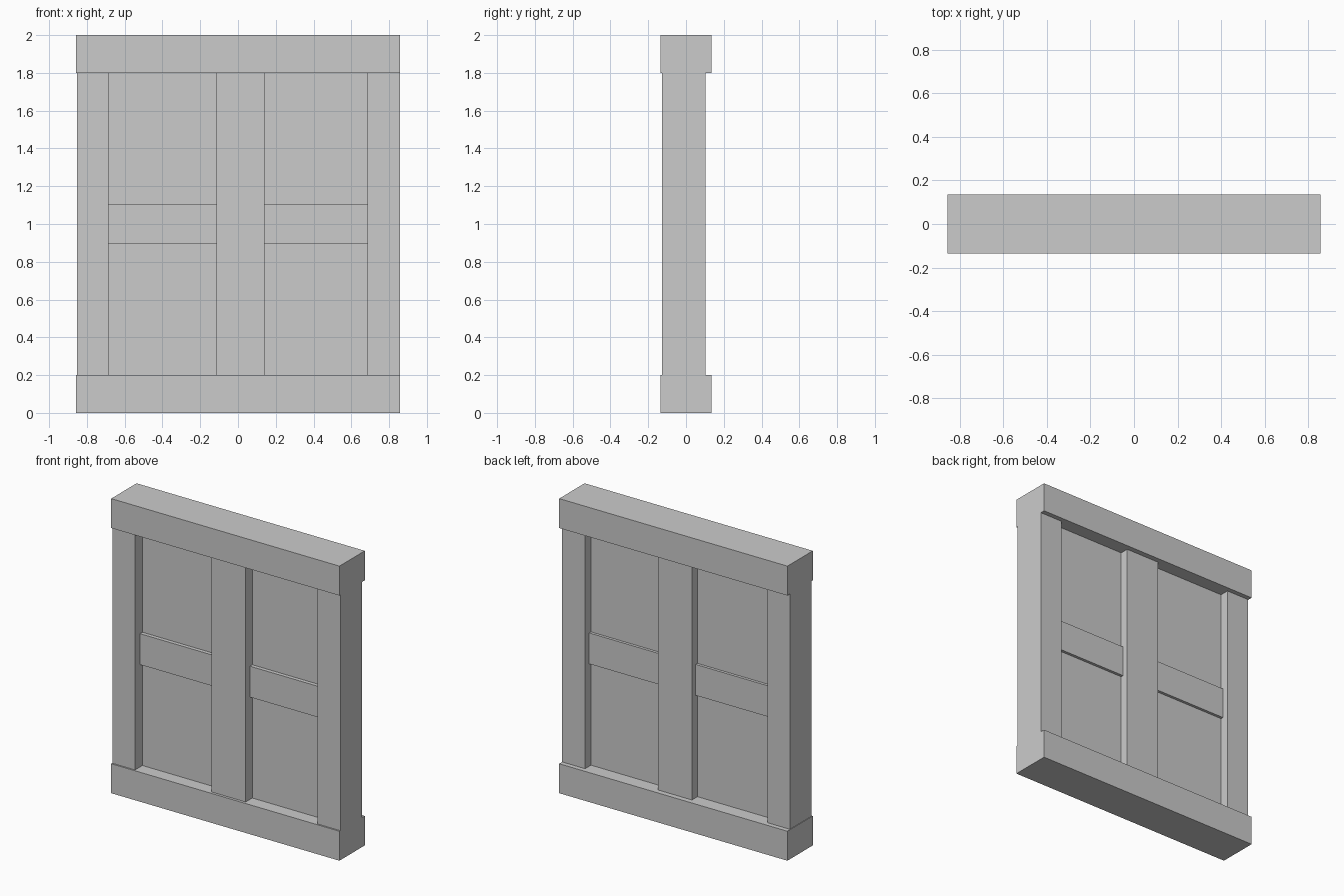
import bpy
import bmesh
from mathutils import Matrix, Vector

if "Cube" in bpy.data.objects:
    bpy.data.objects.remove(bpy.data.objects["Cube"])


def box(name, x0, x1, y0, y1, z0, z1):
    """Axis-aligned box given by its limits."""
    mesh = bpy.data.meshes.new(name)
    bm = bmesh.new()
    size = Matrix.Diagonal((x1 - x0, y1 - y0, z1 - z0, 1))
    centre = Vector((x0 + x1, y0 + y1, z0 + z1)) / 2
    bmesh.ops.create_cube(bm, size=1, matrix=Matrix.Translation(centre) @ size)
    bm.to_mesh(mesh)
    bm.free()
    obj = bpy.data.objects.new(name, mesh)
    bpy.context.collection.objects.link(obj)
    return obj


END = 0.857            # half width of the frame
LOW, HIGH = 0.2, 1.8   # opening between the rails

# Thick rails along the floor and the top
box("bottom_rail", -END, END, -0.136, 0.136, 0, LOW)
box("top_rail", -END, END, -0.136, 0.136, HIGH, 2.0)

# Upright posts, slightly thinner than the rails
box("left_post", -0.853, -0.685, -0.126, 0.104, LOW, HIGH)
box("right_post", 0.685, END, -0.126, 0.104, LOW, HIGH)
box("middle_post", -0.115, 0.14, -0.118, 0.1, LOW, HIGH)

# Recessed panels and their cross bars fill the two bays
for side, x0, x1 in (("left", -0.685, -0.115), ("right", 0.14, 0.685)):
    box(side + "_panel", x0, x1, -0.047, 0.041, LOW, HIGH)
    box(side + "_cross_bar", x0, x1, -0.073, 0.06, 0.895, 1.105)
